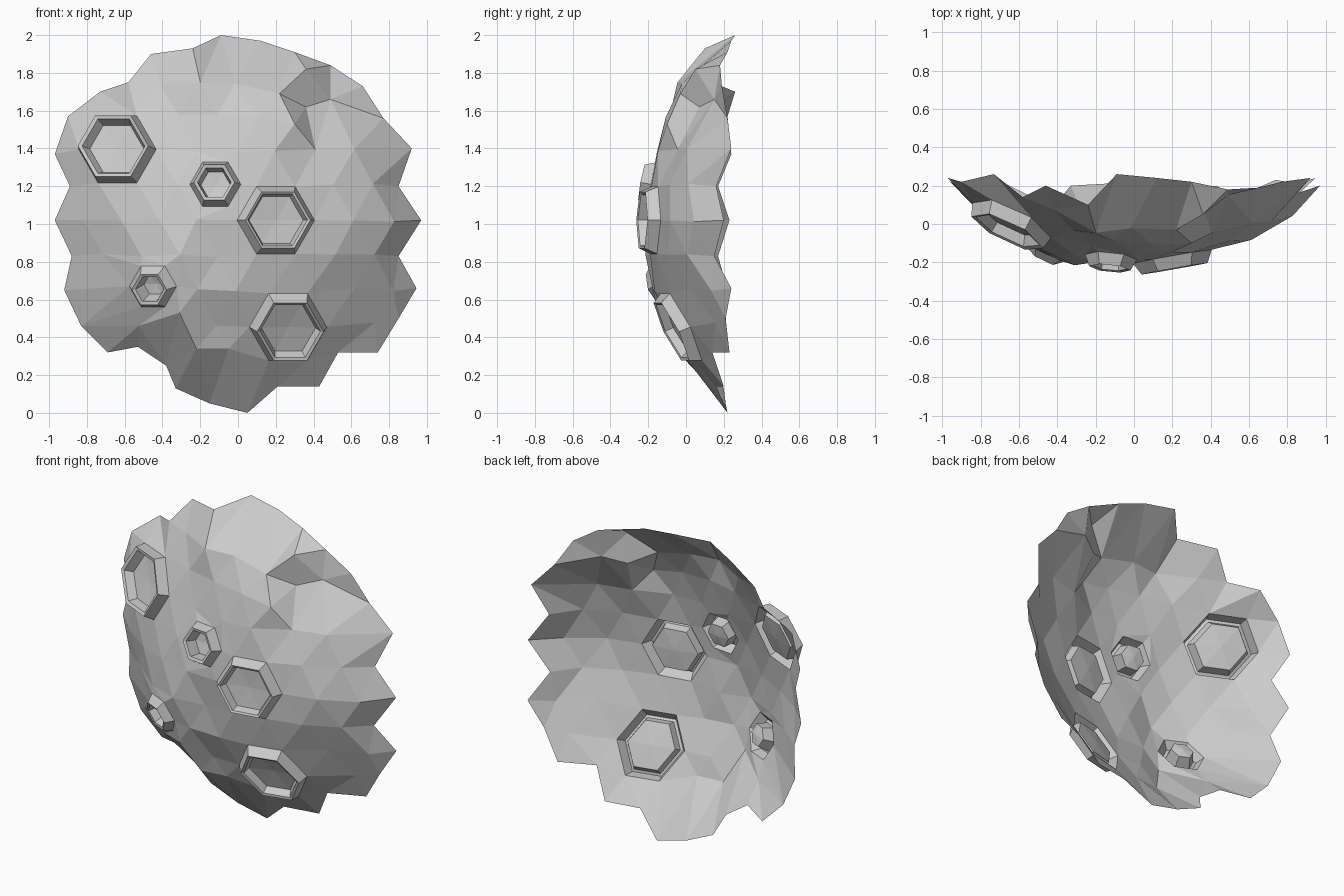
import bpy, bmesh, math, random
from mathutils import Vector
from mathutils.geometry import delaunay_2d_cdt

if "Cube" in bpy.data.objects:
    bpy.data.objects.remove(bpy.data.objects["Cube"])

random.seed(4)

# Jagged rim of the shell: x, z, y, anticlockwise seen from the front
RIM = [(.97, 1.02, .20), (.85, 1.2, .16), (.92, 1.4, .24), (.77, 1.56, .22), (.66, 1.73, .19),
       (.49, 1.84, .18), (.30, 1.91, .22), (.12, 1.97, .24), (-.09, 2.0, .26), (-.24, 1.93, .10),
       (-.46, 1.9, .20), (-.58, 1.75, .14), (-.73, 1.7, .26), (-.9, 1.57, .22), (-.97, 1.37, .24),
       (-.89, 1.2, .17), (-.97, 1.02, .23), (-.88, .83, .17), (-.92, .65, .22), (-.83, .46, .21),
       (-.69, .32, .22), (-.53, .35, .14), (-.38, .25, .14), (-.33, .13, .20), (-.15, .05, .21),
       (.05, 0, .22), (.21, .14, .16), (.43, .14, .20), (.53, .32, .14), (.74, .32, .23),
       (.85, .5, .21), (.945, .66, .24), (.85, .83, .15)]

# Craters: x, z, radius, lift, rim ratio, inner rim ratio, floor ratio, floor height
CRATERS = [(-.638, 1.395, .205, .07, .91, .81, .70, .01),
           (-.12, 1.21, .135, .06, .80, .66, .58, -.02),
           (.20, 1.02, .205, .065, .84, .77, .70, .01),
           (-.45, .67, .125, .05, .74, .60, .48, -.03),
           (.265, .455, .205, .06, .86, .78, .70, .01)]

# Broad bulges: x, z, amount, width
BULGES = [(-.42, .72, -.08, .22), (-.22, 1.75, -.075, .2), (.12, 1.75, -.07, .2),
          (-.74, 1.42, -.08, .25), (.74, .95, -.07, .17)]

# Corners of the upper and lower ledges: x, z, y
LEDGES = [(.22, 1.69, -.03), (.36, 1.62, .07), (.49, 1.66, .15), (.36, 1.82, .05), (.30, 1.53, -.10),
          (-.31, .53, -.15), (-.22, .34, -.06), (-.05, .34, -.04)]


def height(x, z):
    """Front-facing dome with bulges."""
    y = -.205 + .44 * (x * x + (z - 1) ** 2)
    for bx, bz, amp, w in BULGES:
        y += amp * math.exp(-((x - bx) ** 2 + (z - bz) ** 2) / w ** 2)
    return y


def hexagon(x, z, r):
    return [(x + r * math.cos(i * math.pi / 3), z + r * math.sin(i * math.pi / 3)) for i in range(6)]


def rim_distance(p):
    best = 9
    for i, a in enumerate(RIM):
        a, b = Vector(a[:2]), Vector(RIM[(i + 1) % len(RIM)][:2])
        t = max(0, min(1, (p - a).dot(b - a) / (b - a).length_squared))
        best = min(best, (p - a - t * (b - a)).length)
    return best


# Plan points: rim, crater hexagons, ledges, then a triangular grid between them
plan = [Vector(p[:2]) for p in RIM]
depth = [p[2] for p in RIM]
edges = []
for c in CRATERS:
    n = len(plan)
    for x, z in hexagon(*c[:3]):
        plan.append(Vector((x, z)))
        depth.append(height(x, z))
    edges += [(n + i, n + (i + 1) % 6) for i in range(6)]
for x, z, y in LEDGES:
    plan.append(Vector((x, z)))
    depth.append(y)
for k in range(-5, 6):
    for j in range(-6, 6):
        p = Vector((.2 + .205 * (j + .5 * (k % 2)), 1.02 + .183 * k))
        if (p - Vector((0, 1))).length > .97 or rim_distance(p) < .09:
            continue
        if any((p - Vector(c[:2])).length < c[2] * 1.4 for c in CRATERS):
            continue
        if any((p - Vector(q[:2])).length < .12 for q in LEDGES):
            continue
        p += Vector((random.uniform(-.012, .012), random.uniform(-.012, .012)))
        plan.append(p)
        depth.append(height(*p) + random.uniform(-.025, .02))

out = delaunay_2d_cdt(plan, edges, [list(range(len(RIM)))], 1, 1e-5)
co, tris, source = out[0], out[2], out[3]

# Faceted shell with open crater hexagons
bm = bmesh.new()
verts = []
for p, src in zip(co, source):
    y = depth[src[0]] if src else height(*p)
    verts.append(bm.verts.new((p.x, y, p.y)))
for t in tris:
    mid = sum((co[i] for i in t), Vector((0, 0))) / len(t)
    if not any((mid - Vector(c[:2])).length < c[2] * .9 and
               all((co[i] - Vector(c[:2])).length < c[2] * 1.01 for i in t) for c in CRATERS):
        bm.faces.new([verts[i] for i in t])


def add_crater(x, z, r, lift, rim, inner, floor, floor_h):
    """Hexagonal raised lip, inner wall and faceted floor."""
    e = .1
    n = Vector((height(x + e, z) - height(x - e, z), -2 * e, height(x, z + e) - height(x, z - e))).normalized()
    base = [Vector((a, height(a, b), b)) for a, b in hexagon(x, z, r)]
    mid = sum(base, Vector()) / 6
    ring = [bm.verts.new(p) for p in base]
    for ratio, h in ((rim, lift), (inner, lift * .9), (floor, floor_h)):
        nxt = [bm.verts.new(mid.lerp(p, ratio) + n * h) for p in base]
        for i in range(6):
            j = (i + 1) % 6
            bm.faces.new((ring[i], ring[j], nxt[j], nxt[i]))
        ring = nxt
    centre = bm.verts.new(mid + n * (floor_h - .01))
    for i in range(6):
        bm.faces.new((ring[i], ring[(i + 1) % 6], centre))


for c in CRATERS:
    add_crater(*c)
bmesh.ops.remove_doubles(bm, verts=bm.verts, dist=.002)

mesh = bpy.data.meshes.new("cratered_shell")
bm.to_mesh(mesh)
bm.free()
bpy.context.collection.objects.link(bpy.data.objects.new("cratered_shell", mesh))
